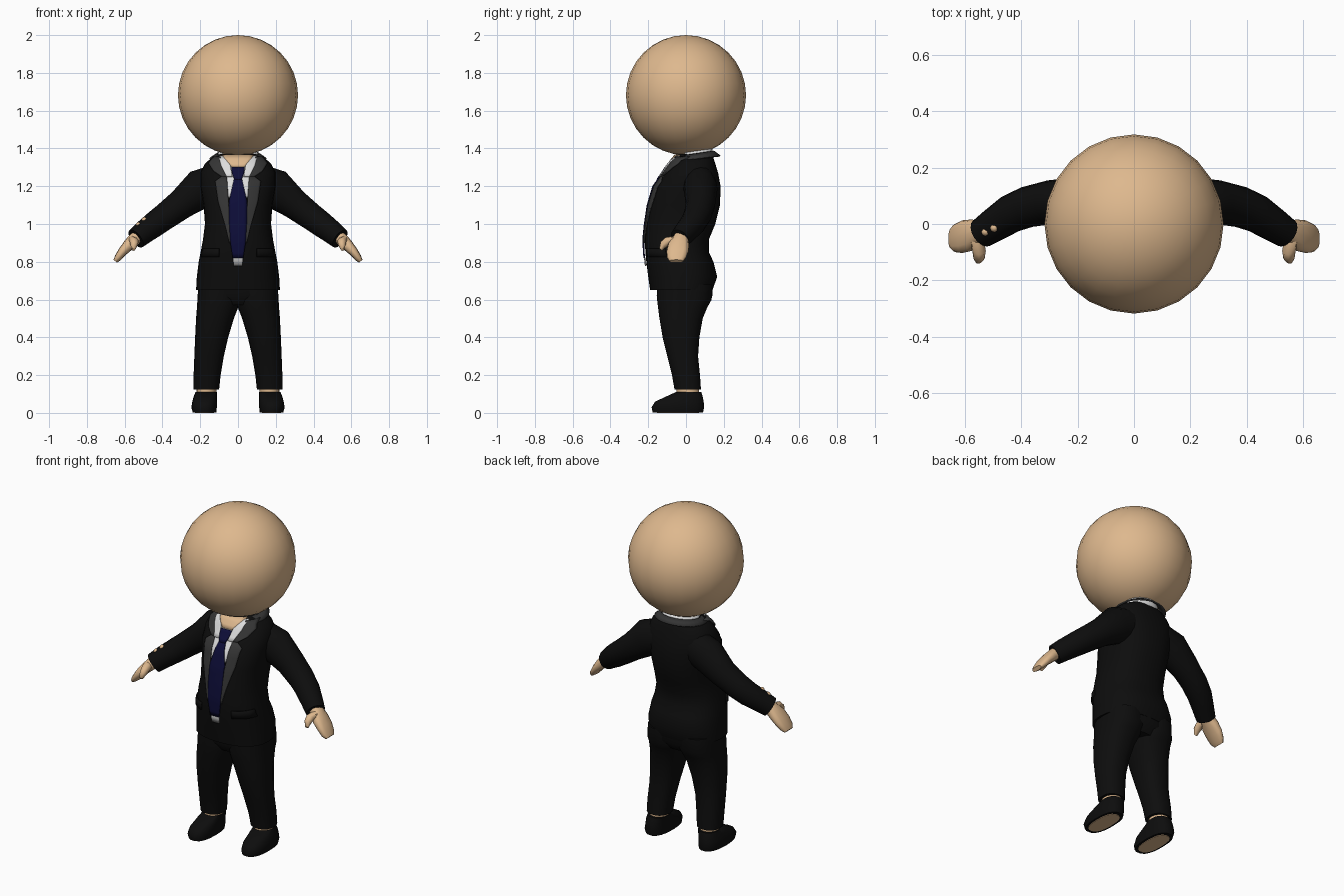
import bpy, bmesh, math
from mathutils import Vector as V

if "Cube" in bpy.data.objects:
    bpy.data.objects.remove(bpy.data.objects["Cube"])


def material(name, r, g, b):
    m = bpy.data.materials.new(name)
    m.diffuse_color = (r, g, b, 1)
    m.use_nodes = True
    m.node_tree.nodes["Principled BSDF"].inputs["Base Color"].default_value = m.diffuse_color
    return m


SKIN = material("skin", 0.73, 0.48, 0.27)
BLACK = material("black_cloth", 0.004, 0.004, 0.004)
GREY = material("lapel_grey", 0.035, 0.035, 0.035)
WHITE = material("shirt_white", 0.72, 0.72, 0.72)
NAVY = material("tie_navy", 0.004, 0.004, 0.04)
METAL = material("buckle_grey", 0.4, 0.4, 0.4)


def finish(name, bm, mat, angle=50):
    bmesh.ops.recalc_face_normals(bm, faces=bm.faces)
    me = bpy.data.meshes.new(name)
    bm.to_mesh(me)
    bm.free()
    me.materials.append(mat)
    ob = bpy.data.objects.new(name, me)
    bpy.context.collection.objects.link(ob)
    bpy.ops.object.select_all(action='DESELECT')
    ob.select_set(True)
    bpy.context.view_layer.objects.active = ob
    bpy.ops.object.shade_smooth_by_angle(angle=math.radians(angle))
    return ob


def spow(v, e):
    return math.copysign(abs(v) ** e, v)


def loft(name, rings, mat, n=16, p=2.0):
    """Closed skin through rings of (centre, half axis, half axis)."""
    bm = bmesh.new()
    loops = []
    for c, u, w in rings:
        angs = [2 * math.pi * i / n for i in range(n)]
        loops.append([bm.verts.new(V(c) + V(u) * spow(math.cos(a), 2 / p)
                                   + V(w) * spow(math.sin(a), 2 / p)) for a in angs])
    for a, b in zip(loops, loops[1:]):
        for i in range(n):
            bm.faces.new((a[i], a[(i + 1) % n], b[(i + 1) % n], b[i]))
    bm.faces.new(loops[0])
    bm.faces.new(loops[-1])
    return finish(name, bm, mat)


def stack(name, rows, mat, s=1, n=16, p=2.0):
    """Upright loft from rows of (z, x0, x1, y0, y1)."""
    return loft(name, [((s * (a + b) / 2, (c + d) / 2, z), ((b - a) / 2, 0, 0),
                        (0, (d - c) / 2, 0)) for z, a, b, c, d in rows], mat, n, p)


def sheet(name, grid, mat, thick=0.008):
    bm = bmesh.new()
    vs = [[bm.verts.new(p) for p in row] for row in grid]
    for a, b in zip(vs, vs[1:]):
        for i in range(len(a) - 1):
            bm.faces.new((a[i], a[i + 1], b[i + 1], b[i]))
    ob = finish(name, bm, mat)
    mod = ob.modifiers.new("thickness", 'SOLIDIFY')
    mod.thickness = thick
    mod.offset = 0


def lerp_rows(rows, z):
    for a, b in zip(rows, rows[1:]):
        if min(a[0], b[0]) <= z <= max(a[0], b[0]):
            t = (z - a[0]) / (b[0] - a[0])
            return [q + (r - q) * t for q, r in zip(a, b)]
    return rows[-1]


# Jacket body: z, half width, front y, back y
JACKET = [(0.65, 0.222, -0.19, 0.14), (0.72, 0.218, -0.2, 0.165), (0.8, 0.208, -0.21, 0.145),
          (0.85, 0.198, -0.215, 0.122), (0.92, 0.185, -0.218, 0.122), (1.0, 0.175, -0.21, 0.155),
          (1.1, 0.182, -0.195, 0.18), (1.2, 0.2, -0.165, 0.183), (1.27, 0.2, -0.115, 0.17),
          (1.32, 0.175, -0.085, 0.155), (1.35, 0.14, -0.065, 0.145), (1.37, 0.1, -0.045, 0.13)]
POWER = 2.4
stack("jacket", [(z, -w, w, a, b) for z, w, a, b in JACKET], BLACK, n=28, p=POWER)


def front_y(x, z):
    _, w, a, b = lerp_rows(JACKET, z)
    k = max(0.0, 1 - (min(abs(x), w) / w) ** POWER) ** (1 / POWER)
    return (a + b) / 2 - (b - a) / 2 * k


def plate(name, rows, mat, off, s=1, cols=6, thick=0.008):
    """Thin panel following the jacket front, from rows of (z, x0, x1)."""
    grid = []
    for a, b in zip(rows, rows[1:]):
        k = max(1, math.ceil(abs(a[0] - b[0]) / 0.03))
        grid += [[q + (r - q) * i / k for q, r in zip(a, b)] for i in range(k)]
    grid.append(rows[-1])
    sheet(name, [[(s * (a + (b - a) * i / cols), front_y(a + (b - a) * i / cols, z) - off, z)
                  for i in range(cols + 1)] for z, a, b in grid], mat, thick)


# Shirt, throat, tie and buckle
plate("shirt_front", [(1.355, -0.09, 0.09), (1.25, -0.075, 0.075), (1.14, -0.055, 0.055)], WHITE, 0.002)
plate("throat", [(1.365, -0.085, 0.085), (1.34, -0.075, 0.075), (1.3, -0.03, 0.03)], SKIN, 0.007)
plate("tie_blade", [(1.25, -0.018, 0.018), (1.12, -0.047, 0.047), (1.0, -0.046, 0.046),
                    (0.9, -0.04, 0.04), (0.82, -0.028, 0.028)], NAVY, 0.009)
plate("tie_knot", [(1.3, -0.035, 0.035), (1.27, -0.032, 0.032), (1.235, -0.018, 0.018)], NAVY, 0.013)
plate("belt_buckle", [(0.822, -0.026, 0.026), (0.778, -0.024, 0.024)], METAL, 0.006)


# Collars wrapping the back of the neck
def collar(name, r0, z0, r1, z1, mat):
    angs = [math.radians(-35 + 250 * i / 20) for i in range(21)]
    sheet(name, [[(r * math.cos(a), 0.045 + 0.9 * r * math.sin(a), z + 0.015 * math.sin(a))
                  for a in angs] for r, z in ((r0, z0), (r1, z1))], mat)


collar("shirt_collar", 0.1, 1.385, 0.108, 1.335, WHITE)
collar("jacket_collar", 0.112, 1.37, 0.15, 1.345, GREY)

# Head and neck
bm = bmesh.new()
bmesh.ops.create_uvsphere(bm, u_segments=24, v_segments=16, radius=0.318)
bmesh.ops.translate(bm, verts=bm.verts, vec=(0, 0, 1.682))
finish("head", bm, SKIN)
stack("neck", [(1.28, -0.085, 0.085, -0.045, 0.125), (1.45, -0.085, 0.085, -0.05, 0.12)], SKIN)

# Hips under the jacket
stack("trouser_hips", [(0.57, -0.17, 0.17, -0.12, 0.1), (0.62, -0.21, 0.21, -0.155, 0.14),
                       (0.7, -0.205, 0.205, -0.15, 0.14)], BLACK, p=2.4)

for s, side in ((1, "left"), (-1, "right")):
    # Lapels, shirt collar points and pocket flaps
    plate(side + "_collar_point", [(1.355, 0.088, 0.13), (1.32, 0.088, 0.155), (1.28, 0.075, 0.13),
                                   (1.25, 0.062, 0.085)], GREY, 0.009, s)
    plate(side + "_lapel", [(1.255, 0.06, 0.08), (1.225, 0.057, 0.12), (1.12, 0.05, 0.105),
                            (1.0, 0.044, 0.07), (0.9, 0.038, 0.046)], GREY, 0.007, s)
    plate(side + "_shirt_point", [(1.36, 0.082, 0.1), (1.31, 0.04, 0.09), (1.25, 0.03, 0.06)],
          WHITE, 0.012, s)
    plate(side + "_pocket_flap", [(0.87, 0.1, 0.188), (0.825, 0.1, 0.198)], BLACK, 0.006, s)

    # Sleeve
    arm = [((0.1, 0.07, 1.22), 0.085, 0.1), ((0.2, 0.077, 1.185), 0.09, 0.105),
           ((0.3, 0.077, 1.105), 0.078, 0.08), ((0.38, 0.06, 1.045), 0.073, 0.073),
           ((0.44, 0.035, 1.0), 0.068, 0.068), ((0.5, -0.005, 0.955), 0.06, 0.062),
           ((0.54, -0.032, 0.922), 0.054, 0.057)]
    rings = []
    for i, (c, ry, rz) in enumerate(arm):
        d = (V(arm[min(i + 1, 6)][0]) - V(arm[max(i - 1, 0)][0])).normalized()
        u = V((-d.y, d.x, 0)).normalized()
        w = d.cross(u)
        f = V((s, 1, 1))
        rings.append((V(c) * f, u * ry * f, w * rz * f))
    loft(side + "_sleeve", rings, BLACK)

    # Hand and thumb
    palm = [((0.515, -0.02, 0.95), 0.036, 0.032), ((0.55, -0.03, 0.918), 0.042, 0.034),
            ((0.578, -0.04, 0.89), 0.056, 0.031), ((0.61, -0.045, 0.855), 0.058, 0.025),
            ((0.635, -0.05, 0.822), 0.05, 0.02), ((0.65, -0.052, 0.803), 0.035, 0.012)]
    loft(side + "_hand", [((s * c[0], c[1], c[2]), (0, a, 0), (s * 0.73 * t, 0, 0.68 * t))
                          for c, a, t in palm], SKIN, n=12, p=2.5)
    thumb = [((0.56, -0.05, 0.915), 0.026), ((0.55, -0.095, 0.91), 0.024),
             ((0.55, -0.122, 0.89), 0.02), ((0.553, -0.135, 0.866), 0.01)]
    loft(side + "_thumb", [((s * c[0], c[1], c[2]), (s * r, 0, 0), (0, -r * 0.6, r * 0.8))
                           for c, r in thumb], SKIN, n=8)

    # Trouser leg, ankle, shoe and sole
    stack(side + "_trouser_leg",
          [(0.125, 0.1, 0.235, -0.062, 0.08), (0.2, 0.092, 0.235, -0.075, 0.075),
           (0.3, 0.075, 0.231, -0.1, 0.065), (0.4, 0.052, 0.227, -0.125, 0.072),
           (0.5, 0.022, 0.222, -0.142, 0.09), (0.56, -0.002, 0.217, -0.15, 0.115),
           (0.6, -0.01, 0.215, -0.155, 0.138), (0.68, -0.01, 0.21, -0.155, 0.14)],
          BLACK, s, n=18, p=2.4)
    stack(side + "_ankle", [(0.07, 0.115, 0.22, -0.05, 0.07), (0.15, 0.115, 0.22, -0.05, 0.07)], SKIN, s)
    stack(side + "_shoe",
          [(0.003, 0.115, 0.24, -0.178, 0.092), (0.03, 0.112, 0.247, -0.184, 0.098),
           (0.06, 0.112, 0.242, -0.165, 0.095), (0.085, 0.112, 0.235, -0.11, 0.09),
           (0.11, 0.112, 0.225, -0.055, 0.082)], BLACK, s, n=18, p=2.5)
    stack(side + "_sole", [(0, 0.128, 0.228, -0.155, 0.07), (0.006, 0.128, 0.228, -0.155, 0.07)],
          SKIN, s, n=18, p=2.5)

# Cuff buttons on one sleeve
for i, pos in enumerate(((-0.527, -0.028, 0.995), (-0.496, -0.014, 1.022))):
    bm = bmesh.new()
    bmesh.ops.create_uvsphere(bm, u_segments=8, v_segments=6, radius=0.015)
    bmesh.ops.translate(bm, verts=bm.verts, vec=pos)
    finish("cuff_button_%d" % (i + 1), bm, SKIN)
